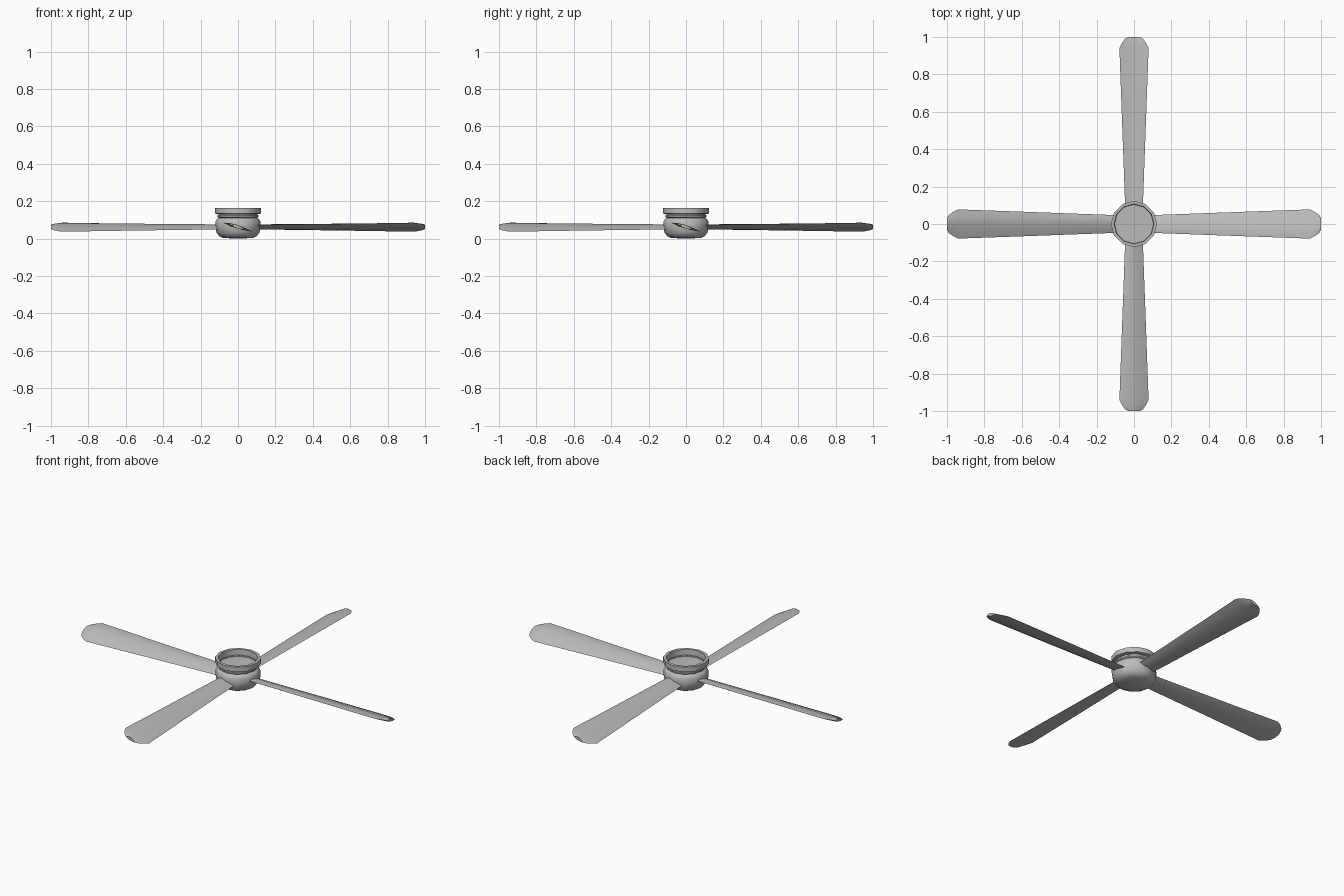
import bpy, bmesh, math
from mathutils import Matrix, Vector

cube = bpy.data.objects.get("Cube")
if cube:
    bpy.data.objects.remove(cube, do_unlink=True)

grey = bpy.data.materials.new("plain grey")
grey.use_nodes = True
grey.diffuse_color = (0.5, 0.5, 0.5, 1)
bsdf = next(n for n in grey.node_tree.nodes if n.type == 'BSDF_PRINCIPLED')
bsdf.inputs["Base Color"].default_value = grey.diffuse_color


def finish(bm, name, angle):
    """Turn a bmesh into a smooth shaded object with sharp creases."""
    bmesh.ops.remove_doubles(bm, verts=bm.verts, dist=0.0001)
    bmesh.ops.recalc_face_normals(bm, faces=bm.faces)
    mesh = bpy.data.meshes.new(name)
    bm.to_mesh(mesh)
    bm.free()
    mesh.materials.append(grey)
    obj = bpy.data.objects.new(name, mesh)
    bpy.context.collection.objects.link(obj)
    bpy.ops.object.select_all(action='DESELECT')
    obj.select_set(True)
    bpy.context.view_layer.objects.active = obj
    bpy.ops.object.shade_smooth_by_angle(angle=math.radians(angle))
    return obj


# Hub: rounded base, grooved neck, and an open collar with a recessed floor
profile = [(0, 0), (0.08, 0.003), (0.1, 0.013), (0.115, 0.032), (0.121, 0.06),
           (0.121, 0.09), (0.112, 0.104), (0.102, 0.11), (0.11, 0.116),
           (0.11, 0.124), (0.102, 0.13), (0.123, 0.134), (0.123, 0.163),
           (0.107, 0.163), (0.104, 0.122), (0, 0.122)]
bm = bmesh.new()
verts = [bm.verts.new((r, 0, z)) for r, z in profile]
edges = [bm.edges.new(pair) for pair in zip(verts, verts[1:])]
bmesh.ops.spin(bm, geom=verts + edges, cent=(0, 0, 0), axis=(0, 0, 1),
               angle=math.tau, steps=12, use_merge=True)
finish(bm, "hub", 40)

# Blade: pitched airfoil sections widening outward to a clipped tip
section = [(-1, 0.001), (-0.6, 0.009), (-0.1, 0.012), (0.5, 0.008), (1, 0.001),
           (0.5, -0.004), (-0.1, -0.007), (-0.6, -0.006)]
stations = [(0.07, 0.046, 0.25), (0.14, 0.049, 0.25), (0.55, 0.064, 0.28),
            (0.94, 0.078, 0.31), (0.965, 0.066, 0.31), (0.99, 0.048, 0.31),
            (1.0, 0.032, 0.31)]
blade_names = ["front_blade", "left_blade", "back_blade", "right_blade"]

for i, name in enumerate(blade_names):
    bm = bmesh.new()
    rings = []
    for reach, half, pitch in stations:
        rings.append([bm.verts.new((s * half, -reach, 0.06 - s * half * pitch + t))
                      for s, t in section])
    for a, b in zip(rings, rings[1:]):
        for k in range(len(section)):
            n = (k + 1) % len(section)
            bm.faces.new((a[k], a[n], b[n], b[k]))
    bm.faces.new(rings[0])
    bm.faces.new(rings[-1])
    bm.transform(Matrix.Rotation(i * math.pi / 2, 4, 'Z'))
    finish(bm, name, 35)
